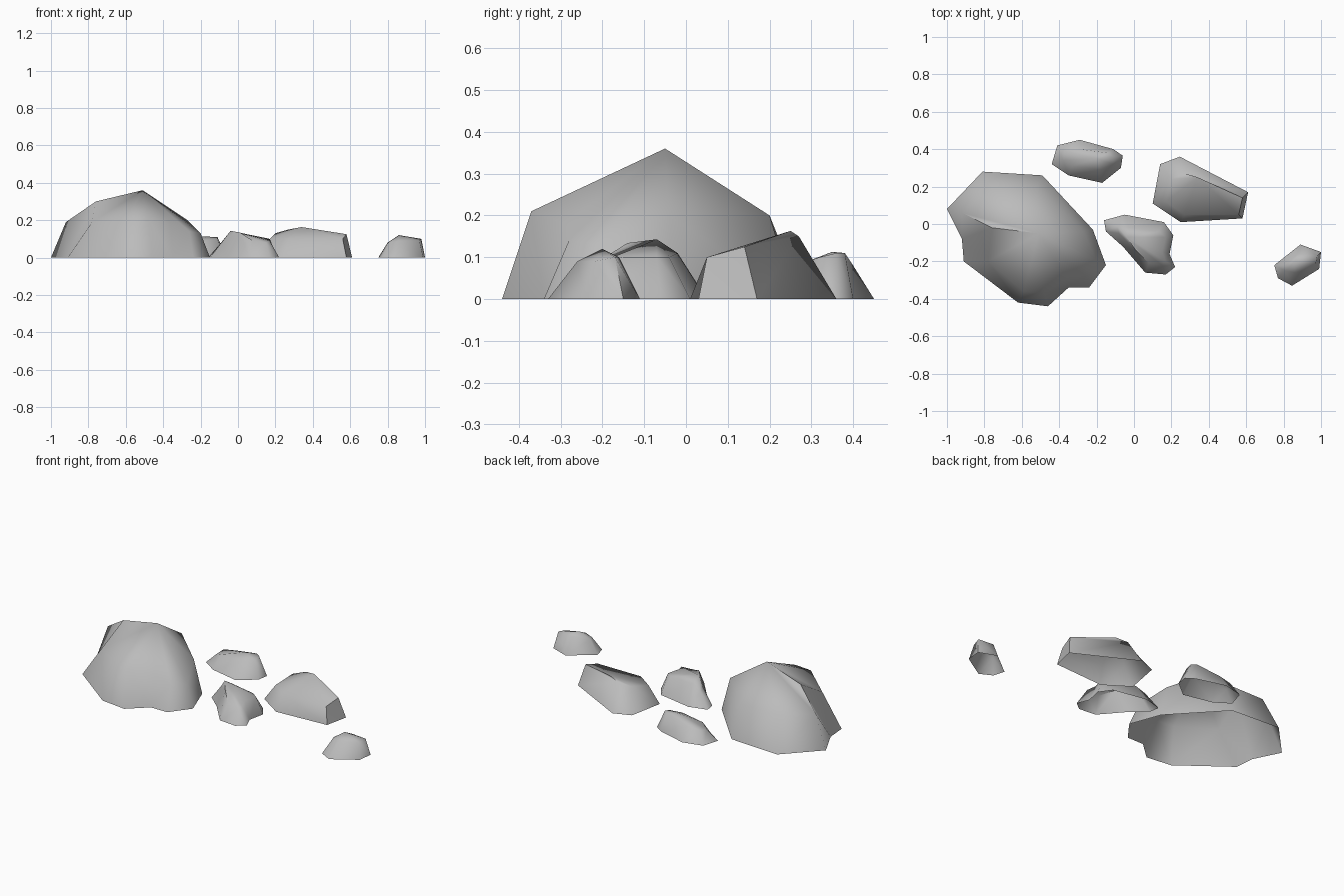
import bpy
import bmesh
import math

if "Cube" in bpy.data.objects:
    bpy.data.objects.remove(bpy.data.objects["Cube"], do_unlink=True)

stone = bpy.data.materials.new("stone_grey")
stone.use_nodes = True
stone.diffuse_color = (0.5, 0.5, 0.5, 1)
stone.node_tree.nodes["Principled BSDF"].inputs["Base Color"].default_value = (0.5, 0.5, 0.5, 1)


def build_rock(name, footprint, shoulder, peak):
    """Open-bottomed rock: ground outline, shoulder ring (one point per outline
    point, repeats are merged) and a crown fanned to the peak."""
    bm = bmesh.new()
    low = [bm.verts.new((x, y, 0)) for x, y in footprint]
    high = [bm.verts.new(p) for p in shoulder]
    top = bm.verts.new(peak)
    count = len(low)
    for i in range(count):
        j = (i + 1) % count
        bm.faces.new((low[i], low[j], high[j], high[i]))
        bm.faces.new((high[i], high[j], top))
    bmesh.ops.remove_doubles(bm, verts=bm.verts, dist=0.002)
    bmesh.ops.triangulate(bm, faces=bm.faces, quad_method='SHORT_EDGE')
    # Outlines run clockwise, so turn the walls outward
    bmesh.ops.recalc_face_normals(bm, faces=bm.faces)
    if sum(f.normal.z * f.calc_area() for f in bm.faces) < 0:
        bmesh.ops.reverse_faces(bm, faces=bm.faces)
    mesh = bpy.data.meshes.new(name)
    bm.to_mesh(mesh)
    bm.free()
    mesh.materials.append(stone)
    rock = bpy.data.objects.new(name, mesh)
    bpy.context.collection.objects.link(rock)
    bpy.ops.object.select_all(action='DESELECT')
    rock.select_set(True)
    bpy.context.view_layer.objects.active = rock
    bpy.ops.object.shade_smooth_by_angle(angle=math.radians(75))
    return rock


# Large boulder
build_rock(
    "large_boulder",
    [(-1, .08), (-.81, .28), (-.49, .26), (-.22, -.03), (-.15, -.22), (-.24, -.34),
     (-.35, -.34), (-.46, -.44), (-.62, -.42), (-.91, -.2), (-.92, -.08)],
    [(-.92, .06, .19), (-.76, .2, .2), (-.52, .2, .2), (-.27, -.04, .2), (-.2, -.2, .13),
     (-.26, -.28, .14), (-.36, -.29, .18), (-.48, -.37, .21), (-.59, -.36, .21),
     (-.78, -.2, .19), (-.76, -.02, .3)],
    (-.51, -.05, .36))

# Low rock behind
build_rock(
    "back_rock",
    [(-.44, .32), (-.41, .42), (-.29, .45), (-.11, .4), (-.06, .365), (-.07, .3),
     (-.17, .22), (-.35, .26)],
    [(-.38, .34, .06), (-.37, .39, .07), (-.29, .4, .08), (-.14, .38, .11), (-.11, .36, .11),
     (-.11, .32, .1), (-.18, .29, .09), (-.33, .31, .08)],
    (-.2, .35, .113))

# Wide wedge-shaped rock
build_rock(
    "wedge_rock",
    [(.1, .11), (.14, .32), (.245, .36), (.61, .17), (.58, .03), (.25, .01)],
    [(.17, .12, .1), (.2, .24, .13), (.27, .27, .15), (.58, .14, .125), (.56, .05, .1),
     (.27, .05, .1)],
    (.34, .25, .163))

# Middle rock with a notched side
build_rock(
    "middle_rock",
    [(-.16, .02), (-.05, .05), (.16, .01), (.21, -.06), (.19, -.16), (.22, -.23),
     (.17, -.27), (.06, -.26), (-.06, -.12), (-.15, -.04)],
    [(-.09, -.01, .08), (-.03, -.02, .11), (.13, -.04, .1), (.17, -.07, .1), (.15, -.15, .1),
     (.17, -.2, .09), (.15, -.22, .08), (.08, -.21, .09), (.01, -.14, .134), (-.08, -.05, .09)],
    (-.04, -.07, .143))

# Small outlying rock
build_rock(
    "small_rock",
    [(.75, -.22), (.89, -.11), (1, -.15), (.99, -.24), (.845, -.33), (.77, -.29)],
    [(.8, -.22, .08), (.88, -.16, .1), (.98, -.17, .1), (.97, -.22, .09), (.86, -.26, .09),
     (.81, -.25, .08)],
    (.86, -.2, .12))
